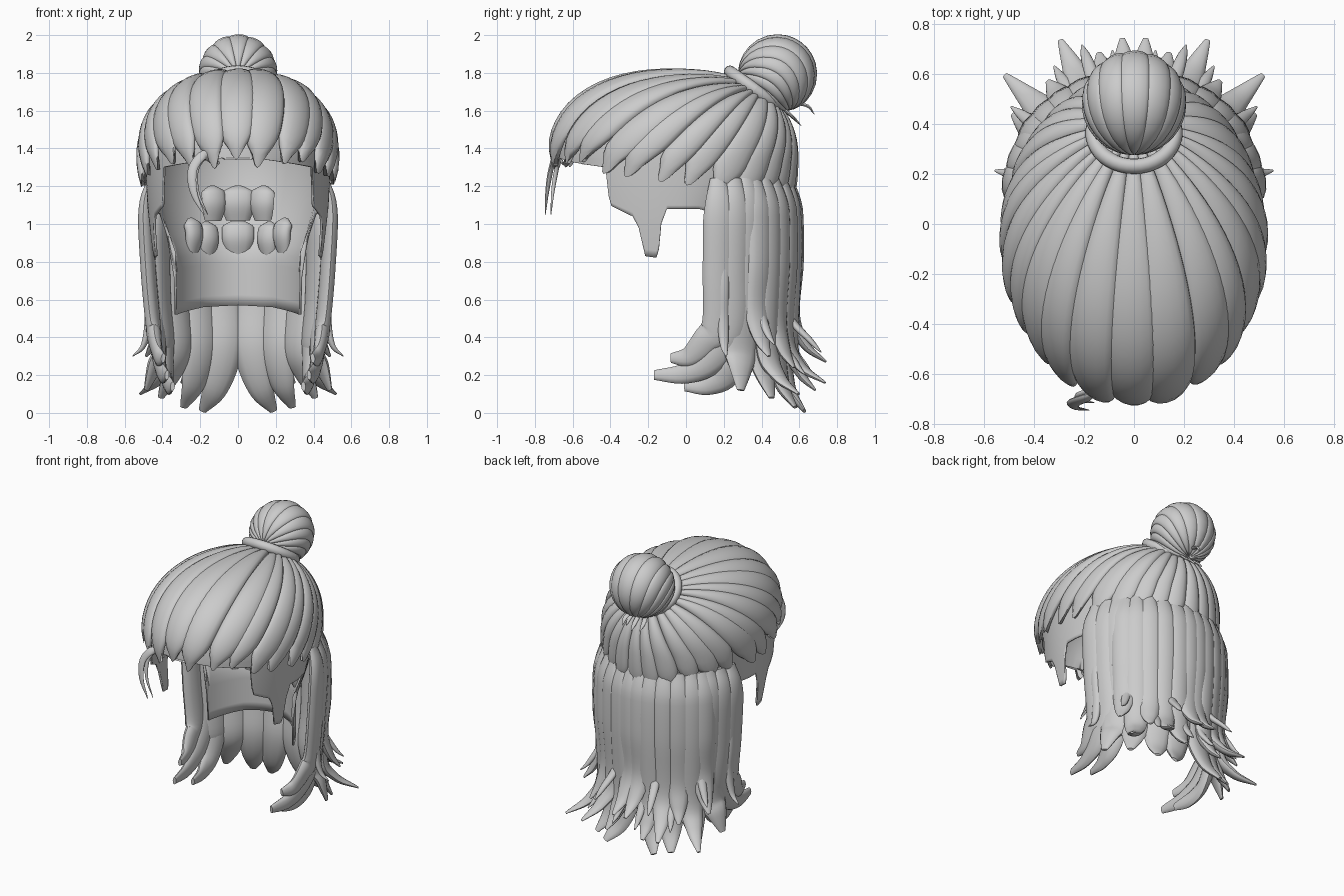
import bpy, math, random
from math import sin, cos, pi, radians
from mathutils import Vector

random.seed(4)
if "Cube" in bpy.data.objects:
    bpy.data.objects.remove(bpy.data.objects["Cube"])

hair = bpy.data.materials.new("hair grey")
hair.use_nodes = True
GREY = (0.6, 0.6, 0.6, 1)
hair.diffuse_color = GREY
hair.node_tree.nodes["Principled BSDF"].inputs["Base Color"].default_value = GREY


def loft(name, rings, closed=True):
    """Skin a list of equal rings; closed rings also get end caps."""
    n = len(rings[0])
    faces = [(i * n + j, i * n + (j + 1) % n, (i + 1) * n + (j + 1) % n, (i + 1) * n + j)
             for i in range(len(rings) - 1) for j in range(n)]
    if closed:
        faces += [tuple(range(n))[::-1], tuple(range((len(rings) - 1) * n, len(rings) * n))]
    mesh = bpy.data.meshes.new(name)
    mesh.from_pydata([p for r in rings for p in r], [], faces)
    mesh.materials.append(hair)
    obj = bpy.data.objects.new(name, mesh)
    bpy.context.collection.objects.link(obj)
    bpy.ops.object.select_all(action='DESELECT')
    obj.select_set(True)
    bpy.context.view_layer.objects.active = obj
    bpy.ops.object.mode_set(mode='EDIT')
    bpy.ops.mesh.select_all(action='SELECT')
    bpy.ops.mesh.normals_make_consistent(inside=False)
    bpy.ops.object.mode_set(mode='OBJECT')
    bpy.ops.object.shade_smooth_by_angle(angle=radians(50))
    return obj


def smooth_path(pts, steps=6):
    """Catmull-Rom curve through the control points."""
    p = [Vector(q) for q in pts]
    p = [2 * p[0] - p[1]] + p + [2 * p[-1] - p[-2]]
    out = []
    for i in range(1, len(p) - 2):
        a, b, c, d = p[i - 1:i + 3]
        for k in range(steps):
            t = k / steps
            out.append(0.5 * (2 * b + (c - a) * t + (2 * a - 5 * b + 4 * c - d) * t * t
                              + (3 * b - a - 3 * c + d) * t ** 3))
    return out + [p[-2]]


def lock(name, pts, half_width, thick, out_dir, tip=0.12, root=0.5, sides=12):
    """Flat tapering lock of hair swept along a path."""
    path = smooth_path(pts)
    rings = []
    for i, p in enumerate(path):
        t = i / (len(path) - 1)
        tan = (path[min(i + 1, len(path) - 1)] - path[max(i - 1, 0)]).normalized()
        side = tan.cross(Vector(out_dir)).normalized()
        nor = side.cross(tan)
        w = root + (1 - root) * min(1, t / 0.2)
        if t > 0.55:
            w *= tip + (1 - tip) * (1 - ((t - 0.55) / 0.45) ** 1.5)
        rings.append([p + side * cos(2 * pi * k / sides) * half_width * w
                      + nor * sin(2 * pi * k / sides) * thick * w for k in range(sides)])
    return loft(name, rings)


def panel_lock(name, surface, a, da, t0, t1, bulge, rows=20, sides=16, notch=0.05):
    """Bulging lock lying on a surface(angle, t, lift)."""
    rings = []
    for i in range(rows + 1):
        f = i / rows
        end = 1 - 0.55 * max(0, (f - 0.85) / 0.15) ** 2.5
        ring = []
        for k in range(sides):
            u, h = cos(2 * pi * k / sides), sin(2 * pi * k / sides)
            t = t0 + (t1 * (1 - notch * u * u) - t0) * f
            lift = bulge * (h if h > 0 else 0.5 * h) * end + 0.012 * u
            ring.append(surface(a + u * da * end, t, lift))
        rings.append(ring)
    return loft(name, rings)


# Head surface: egg-shaped dome with locks running out from the bun
POLE = Vector((0, 0.68, 0.73)).normalized()


def to_head(u, scale):
    r = math.hypot(u.x, u.y)
    n = (r ** 2.25 + abs(u.z) ** 2.25) ** (1 / 2.25)
    u = u / n * scale
    return Vector((0.53 * u.x, -0.07 + 0.66 * u.y, 1.35 + u.z * (0.47 if u.z > 0 else 0.7)))


def head(phi, t, lift):
    w = (1.22 + 0.12 * cos(phi) - 1.35) / 0.7
    k = math.sqrt(1 - w * w)
    rim = Vector((k * sin(phi), -k * cos(phi), w))
    ang = POLE.angle(rim)
    u = (POLE * sin((1 - t) * ang) + rim * sin(t * ang)) / sin(ang)
    u.z += 0.2 * sin(pi * min(t, 1)) * sin(phi) ** 2
    return to_head(u.normalized(), 0.955 + lift)


LOCKS = 26
for i in range(LOCKS):
    a = 2 * pi * (i + random.uniform(-0.15, 0.15)) / LOCKS
    panel_lock("crown_lock", head, a, pi / LOCKS * random.uniform(1.15, 1.4), 0.08,
               random.uniform(0.98, 1.03), random.uniform(0.05, 0.065))

# Bun: locks arching over a ball, both ends gathered at the band
BUN = Vector((0, 0.485, 1.795))
AX = Vector((0, 0.81, -0.58)).normalized()
UP = Vector((0, 0.58, 0.81)).normalized()


def bun(a, t, lift):
    apex = Vector((1, 0, 0)) * sin(a) + UP * cos(a)
    front, back = -AX * 0.79 - UP * 0.61, AX * 0.79 - UP * 0.61
    d = front * (1 - t) ** 2 + back * t ** 2 + apex * 2.8 * t * (1 - t)
    return BUN + d.normalized() * 0.195 * (1 + lift)


for i in range(-6, 7):
    panel_lock("bun_lock", bun, radians(18 * i), radians(10.5), 0.02, 0.99, 0.075, notch=0)

# Band around the base of the bun
rings = []
for i in range(41):
    a = 2 * pi * i / 40
    d = Vector((1, 0, 0)) * cos(a) + AX * sin(a)
    rings.append([Vector((0, 0.365, 1.712)) + d * (0.165 + 0.03 * cos(b)) + UP * 0.032 * sin(b)
                  for b in [2 * pi * k / 12 for k in range(12)]])
loft("bun_band", rings)

# Wisps that escape below the bun
for x, y, z in ((-0.06, 0.60, 1.53), (0.0, 0.61, 1.52), (0.05, 0.59, 1.54), (0.02, 0.68, 1.58)):
    lock("bun_wisp", [(x * 0.5, 0.47, 1.64), (x, y - 0.05, z + 0.05), (x, y, z)],
         0.016, 0.008, (0, 0.5, 0.8))

# Scalp shell with hairline, sideburns and nape
HAIRLINE = ((0, 1.36), (54, 1.3), (56, 1.1), (69, 1.04), (72, 0.98), (75, 0.83), (82, 0.82),
            (84, 1.0), (87, 1.08), (104, 1.08), (113, 1.05), (117, 0.52), (150, 0.56), (180, 0.57))


def hairline(deg):
    for (a, za), (b, zb) in zip(HAIRLINE, HAIRLINE[1:]):
        if deg <= b:
            return za + (zb - za) * (deg - a) / (b - a)


rings = []
for i in range(25):
    ring = []
    for k in range(240):
        deg = 1.5 * k - 180
        phi = radians(deg)
        if i <= 10:
            e = pi / 2 * (1 - (i + 0.05) / 10.05)
            ring.append(to_head(Vector((cos(e) * sin(phi), -cos(e) * cos(phi), sin(e))), 0.92))
        else:
            z = 1.35 + (min(hairline(abs(deg)), 1.35) - 1.35) * (i - 10) / 14
            nape = min(max((abs(deg) - 95) / 18, 0), 1)
            drop = min((1.35 - z) / (0.8 - 0.3 * nape), 1)
            s = 0.92 - (0.16 + 0.05 * nape) * drop ** 2
            ring.append(Vector((0.53 * s * sin(phi), -0.07 - 0.66 * s * cos(phi), z)))
    rings.append(ring)
scalp = loft("scalp", rings, closed=False)
shell = scalp.modifiers.new("thickness", 'SOLIDIFY')
shell.thickness = 0.012


def around(deg, r, z, side, dy=0):
    a = radians(deg)
    return (side * 0.5 * r * cos(a), 0.1 + 0.48 * r * sin(a) + dy, z)


def outward(deg, side):
    return (side * cos(radians(deg)), sin(radians(deg)), 0.1)


# Long hair, paired left and right
for side in (1, -1):
    # Front locks curling forward: angle, tip height, forward reach
    for deg, z, reach in ((9, 0.29, -0.24), (20, 0.2, -0.4), (30, 0.14, -0.3)):
        lock("front_lock", [around(deg, 0.93, 1.24, side), around(deg, 0.99, 1.08, side),
                            around(deg, 0.96, 0.75, side), around(deg, 0.91, 0.47, side),
                            around(deg, 0.89, z + 0.09, side, reach * 0.25),
                            around(deg, 0.85, z + 0.01, side, reach * 0.6),
                            around(deg, 0.8, z, side, reach)],
             0.085, 0.04, outward(deg, side), tip=0.3)
    # Outer locks flicking outward: angle, tip radius, tip height
    for deg, r, z in ((36, 1.2, 0.3), (45, 1.46, 0.1), (55, 1.2, 0.24), (66, 1.45, 0.16),
                      (77, 1.25, 0.12), (86, 1.34, 0.27)):
        lock("outer_lock", [around(deg, 0.93, 1.24, side), around(deg, 1.0, 1.08, side),
                            around(deg, 1.01, 0.8, side), around(deg, 0.97, z + 0.25, side),
                            around(deg, 1.0 + 0.33 * (r - 1), z + 0.09, side),
                            around(deg, r, z, side)], 0.08, 0.04, outward(deg, side), tip=0.14)
    # Inner locks: angle, tip angle, tip radius, tip height
    for deg, end, r, z in ((26, 22, 1.05, 0.12), (44, 42, 1.1, 0.08), (62, 60, 1.15, 0.03),
                           (80, 71, 1.16, 0.01)):
        lock("inner_lock", [around(deg, 0.88, 1.15, side), around(deg, 0.93, 0.95, side),
                            around(deg, 0.92, 0.6, side), around(deg, 0.88, 0.34, side),
                            around((deg + end) / 2, 0.97, z + 0.12, side),
                            around(end, r, z, side)],
             0.105, 0.045, outward(deg, side), tip=0.2)
    # Thin loose ends
    for deg, r, z in ((12, 1.14, 0.3), (38, 1.25, 0.36), (60, 1.28, 0.2), (72, 1.35, 0.32),
                      (82, 1.25, 0.18)):
        lock("loose_end", [around(deg, 0.97, 1.05, side), around(deg, 1.0, 0.7, side),
                           around(deg, 0.97, z + 0.2, side), around(deg, r - 0.12, z + 0.06, side),
                           around(deg, r, z, side)], 0.03, 0.02, outward(deg, side))

# Lock roots showing inside the nape: angle, top height, half width
for deg, z, w in ((90, 1.2, 0.09), (90, 1.02, 0.085), (60, 1.01, 0.06), (120, 1.01, 0.06),
                  (66, 1.2, 0.07), (114, 1.2, 0.07), (42, 1.03, 0.06), (138, 1.03, 0.06)):
    lock("lock_root", [around(deg, 0.68, z, 1), around(deg, 0.62, z - 0.08, 1),
                       around(deg, 0.65, z - 0.18, 1)],
         w, 0.035, outward(deg, 1), tip=0.7, root=0.3)

# Curled forelock hanging off the fringe
for dx, dy, w in ((0, 0, 0.026), (0.02, 0.03, 0.014)):
    lock("forelock", [(-0.12 + dx, -0.65 + dy, 1.32), (-0.18 + dx, -0.69 + dy, 1.365),
                      (-0.24 + dx, -0.715 + dy, 1.29), (-0.235 + dx, -0.735 + dy, 1.17),
                      (-0.18 + dx, -0.745 + dy, 1.05)], w, 0.012, (-0.3, -1, 0.2))
